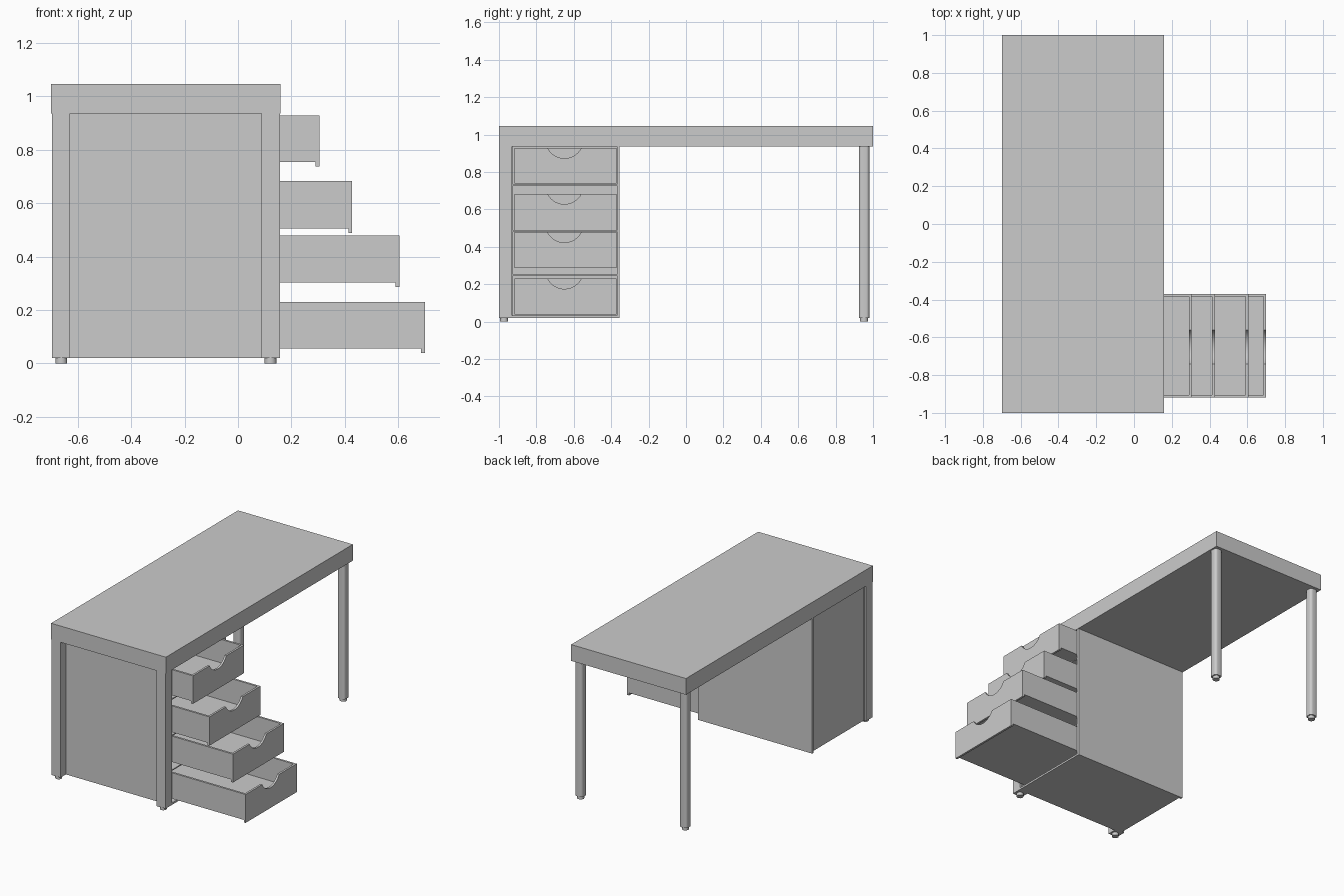
import bpy, bmesh, math

if "Cube" in bpy.data.objects:
    bpy.data.objects.remove(bpy.data.objects["Cube"])


def obj_from_bm(name, bm):
    bmesh.ops.recalc_face_normals(bm, faces=bm.faces[:])
    me = bpy.data.meshes.new(name)
    bm.to_mesh(me)
    bm.free()
    ob = bpy.data.objects.new(name, me)
    bpy.context.collection.objects.link(ob)
    return ob


def add_box(bm, x0, x1, y0, y1, z0, z1):
    vs = bmesh.ops.create_cube(bm, size=1)["verts"]
    for v in vs:
        v.co = ((x0 + x1) / 2 + v.co.x * (x1 - x0),
                (y0 + y1) / 2 + v.co.y * (y1 - y0),
                (z0 + z1) / 2 + v.co.z * (z1 - z0))


def box(name, *dims):
    bm = bmesh.new()
    add_box(bm, *dims)
    return obj_from_bm(name, bm)


def smooth(ob):
    bpy.ops.object.select_all(action='DESELECT')
    ob.select_set(True)
    bpy.context.view_layer.objects.active = ob
    bpy.ops.object.shade_smooth_by_angle(angle=math.radians(35))


TOP = 0.937

# Table top
box("table_top", -0.70, 0.16, -1, 1, TOP, 1.047)

# Square posts and recessed panels of the cabinet
for name, x0, x1 in (("rear", -0.697, -0.63), ("drawer_side", 0.088, 0.157)):
    box(name + "_post", x0, x1, -1, -0.93, 0.02, TOP)
box("outer_panel", -0.685, 0.145, -0.942, -0.926, 0.02, TOP)
box("inner_panel", -0.697, 0.157, -0.37, -0.355, 0.02, TOP)
box("cabinet_back", -0.68, -0.665, -0.93, -0.37, 0.02, TOP)
box("cabinet_bottom", -0.68, 0.157, -0.93, -0.37, 0.02, 0.033)
for i, z in enumerate((0.25, 0.485, 0.731)):
    box(f"cabinet_shelf_{i + 1}", -0.665, 0.152, -0.926, -0.37, z - 0.004, z + 0.003)

# Rounded legs at the open end
for name, x in (("rear", -0.662), ("drawer_side", 0.122)):
    leg = box(name + "_leg", x - 0.028, x + 0.028, 0.925, 0.98, 0.02, TOP)
    bm = bmesh.new()
    bm.from_mesh(leg.data)
    edges = [e for e in bm.edges
             if abs(e.verts[0].co.z - e.verts[1].co.z) > 0.5]
    bmesh.ops.bevel(bm, geom=edges, offset=0.017, segments=5,
                    profile=0.5, affect='EDGES')
    bm.to_mesh(leg.data)
    bm.free()
    smooth(leg)

# Feet
for i, (x, y) in enumerate((x, y) for x in (-0.662, 0.122) for y in (-0.973, 0.952)):
    bpy.ops.mesh.primitive_cylinder_add(vertices=16, radius=0.022, depth=0.022,
                                        location=(x, y, 0.011))
    foot = bpy.context.object
    foot.name = f"foot_{i + 1}"
    smooth(foot)

# Drawers: open tray with a front that has a curved finger notch
Y0, Y1, T = -0.918, -0.371, 0.014


def drawer(name, xf, z0, z1, length=0.78):
    xb, zb = xf - length, z0 + 0.017
    bm = bmesh.new()
    add_box(bm, xb, xf - T, Y0, Y0 + T, zb, z1)
    add_box(bm, xb, xf - T, Y1 - T, Y1, zb, z1)
    add_box(bm, xb, xb + T, Y0 + T, Y1 - T, zb, z1)
    add_box(bm, xb + T, xf - T, Y0 + T, Y1 - T, zb, zb + T)
    obj_from_bm(name + "_tray", bm)

    half, depth, yc = 0.09, 0.055, -0.65
    r = (half ** 2 + depth ** 2) / (2 * depth)
    a = math.asin(half / r)
    outline = [(Y1, z1), (Y1, z0), (Y0, z0), (Y0, z1)]
    for k in range(17):
        t = -a + 2 * a * k / 16
        outline.append((yc + r * math.sin(t), z1 - depth + r - r * math.cos(t)))
    bm = bmesh.new()
    face = bm.faces.new([bm.verts.new((xf, y, z)) for y, z in outline])
    ext = bmesh.ops.extrude_face_region(bm, geom=[face], use_keep_orig=True)["geom"]
    for v in ext:
        if isinstance(v, bmesh.types.BMVert):
            v.co.x -= T
    smooth(obj_from_bm(name + "_front", bm))


for name, xf, z0, z1 in (("top_drawer", 0.305, 0.738, 0.928),
                         ("upper_drawer", 0.428, 0.488, 0.683),
                         ("lower_drawer", 0.605, 0.286, 0.478),
                         ("bottom_drawer", 0.70, 0.038, 0.23)):
    drawer(name, xf, z0, z1)
